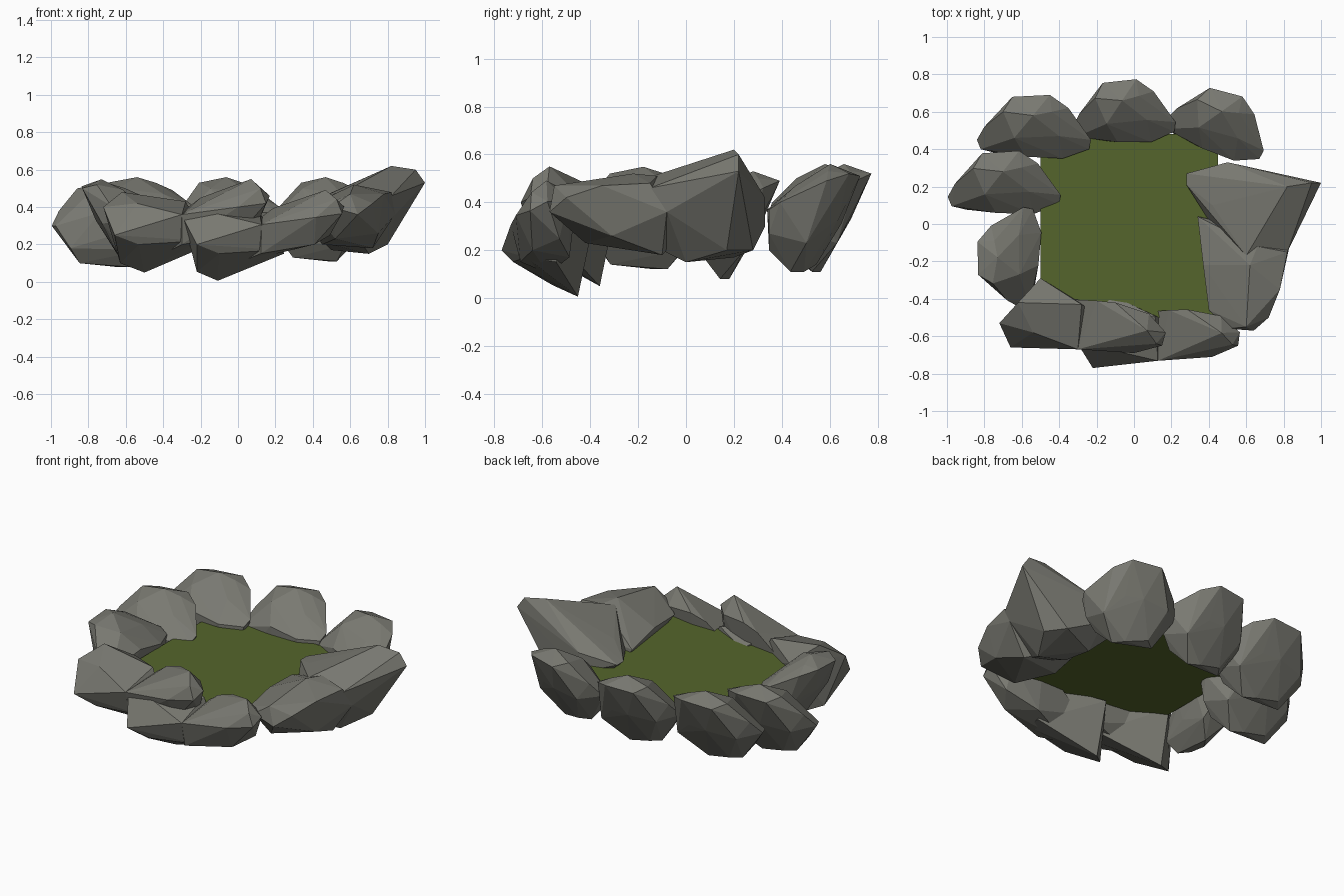
import bpy, bmesh, math
from mathutils import Matrix, Vector


def material(name, rgb):
    m = bpy.data.materials.new(name)
    m.diffuse_color = (*rgb, 1)
    return m


STONE = material("stone grey", (0.19, 0.19, 0.165))
WATER = material("murky green water", (0.09, 0.13, 0.025))


def rock(name, lumps, at=(0, 0, 0), turn=0, size=(1, 1, 1), pivot=(0, 0, 0)):
    """Faceted boulder: one or more overlapping convex hulls of corner points."""
    mat = (Matrix.Translation(at) @ Matrix.Rotation(math.radians(turn), 4, 'Z')
           @ Matrix.Diagonal((*size, 1)) @ Matrix.Translation(-Vector(pivot)))
    bm = bmesh.new()
    for pts in lumps:
        verts = [bm.verts.new(mat @ Vector(p)) for p in pts]
        bmesh.ops.convex_hull(bm, input=verts)
    loose = [v for v in bm.verts if not v.link_faces]
    bmesh.ops.delete(bm, geom=loose, context='VERTS')
    bmesh.ops.recalc_face_normals(bm, faces=bm.faces[:])
    me = bpy.data.meshes.new(name)
    bm.to_mesh(me)
    bm.free()
    me.materials.append(STONE)
    bpy.context.collection.objects.link(bpy.data.objects.new(name, me))


# Rounded boulder, leaning outwards (+y), used along the back and left
ROUND = [(-.15, -.09, -.2), (.12, -.08, -.22), (.05, -.04, -.22), (-.1, -.03, -.19),
         (-.30, -.07, 0), (-.26, 0, .08), (-.11, .16, .18), (.09, .17, .19),
         (.19, .10, .16), (.22, .03, .13), (.31, -.07, .07), (.30, -.12, .04),
         (.16, -.17, .04), (-.04, -.16, .07), (-.28, -.12, .0), (0, .06, .23),
         (-.16, .08, .2), (.1, .08, .2), (-.1, -.06, .17), (.14, -.05, .14),
         (-.2, .05, -.02), (.1, .08, .0), (.22, .02, -.1), (-.02, .09, .0),
         (-.2, -.14, -.12), (.2, -.15, -.13), (.27, -.13, -.06), (0, -.16, -.06)]
for name, at, turn, size in [
        ("back_left_rock", (-.54, .52, .33), 0, (1, 1, 1)),
        ("back_middle_rock", (-.06, .60, .33), 3, (.9, 1, 1)),
        ("back_right_rock", (.45, .545, .33), -18, (.9, 1, 1)),
        ("left_rock", (-.70, .22, .30), 1, (.99, 1, 1)),
        ("small_left_rock", (-.67, -.18, .33), 88, (.88, 1, .95))]:
    rock(name, [ROUND], at, turn, size)

# Long tapering boulder (heavy end + raised tail), used twice along the front
HEAVY = [(-.72, -.53, .40), (-.66, -.66, .25), (-.53, -.63, .20), (-.3, -.67, .36),
         (-.28, -.43, .43), (-.45, -.33, .40), (-.5, -.29, .39), (-.62, -.42, .48),
         (-.54, -.58, .42), (-.5, -.36, .05), (-.63, -.45, .1), (-.4, -.4, .1),
         (-.2, -.62, .22), (-.15, -.5, .2)]
TAIL = [(-.3, -.67, .36), (0, -.69, .40), (.15, -.65, .42), (.17, -.58, .46),
        (.07, -.57, .55), (.12, -.64, .50), (.08, -.48, .46), (-.1, -.42, .48),
        (-.2, -.41, .45), (-.4, -.4, .3), (-.1, -.45, .22), (.1, -.52, .3),
        (0, -.62, .25), (-.3, -.63, .2), (-.4, -.5, .15)]
rock("front_left_rock", [HEAVY, TAIL])
rock("front_right_rock", [HEAVY, TAIL], at=(-.22, -.77, .2), turn=8,
     size=(.97, 1, .97), pivot=(-.66, -.66, .25))

# Big slab on the right, in two lumps
SLAB_BACK = [(1, .22, .53), (.95, .22, .6), (.82, .2, .62), (.5, .33, .42),
             (.28, .27, .38), (.28, .21, .38), (.5, .33, .3), (.8, .17, .2),
             (.72, .28, .2), (.5, .2, .17), (.7, 0, .15), (.84, -.08, .36),
             (.82, -.15, .46), (.42, .1, .44), (.6, -.17, .5), (.5, 0, .2),
             (.6, -.3, .3)]
SLAB_FRONT = [(.34, .04, .37), (.37, -.22, .40), (.66, -.12, .51), (.84, -.08, .36),
              (.82, -.15, .48), (.78, -.35, .47), (.62, -.22, .52), (.72, -.5, .42),
              (.64, -.57, .36), (.6, -.55, .47), (.5, -.56, .4), (.4, -.46, .38),
              (.45, -.15, .2), (.72, -.1, .18), (.75, -.31, .26), (.52, -.42, .23),
              (.4, .03, .3)]
rock("right_slab", [SLAB_BACK, SLAB_FRONT])

# Flat pool surface
me = bpy.data.meshes.new("pool_water")
me.from_pydata([(-.5, -.5, .35), (.45, -.5, .35), (.45, .48, .35), (-.5, .48, .35)],
               [], [(0, 1, 2, 3)])
me.materials.append(WATER)
bpy.context.collection.objects.link(bpy.data.objects.new("pool_water", me))
